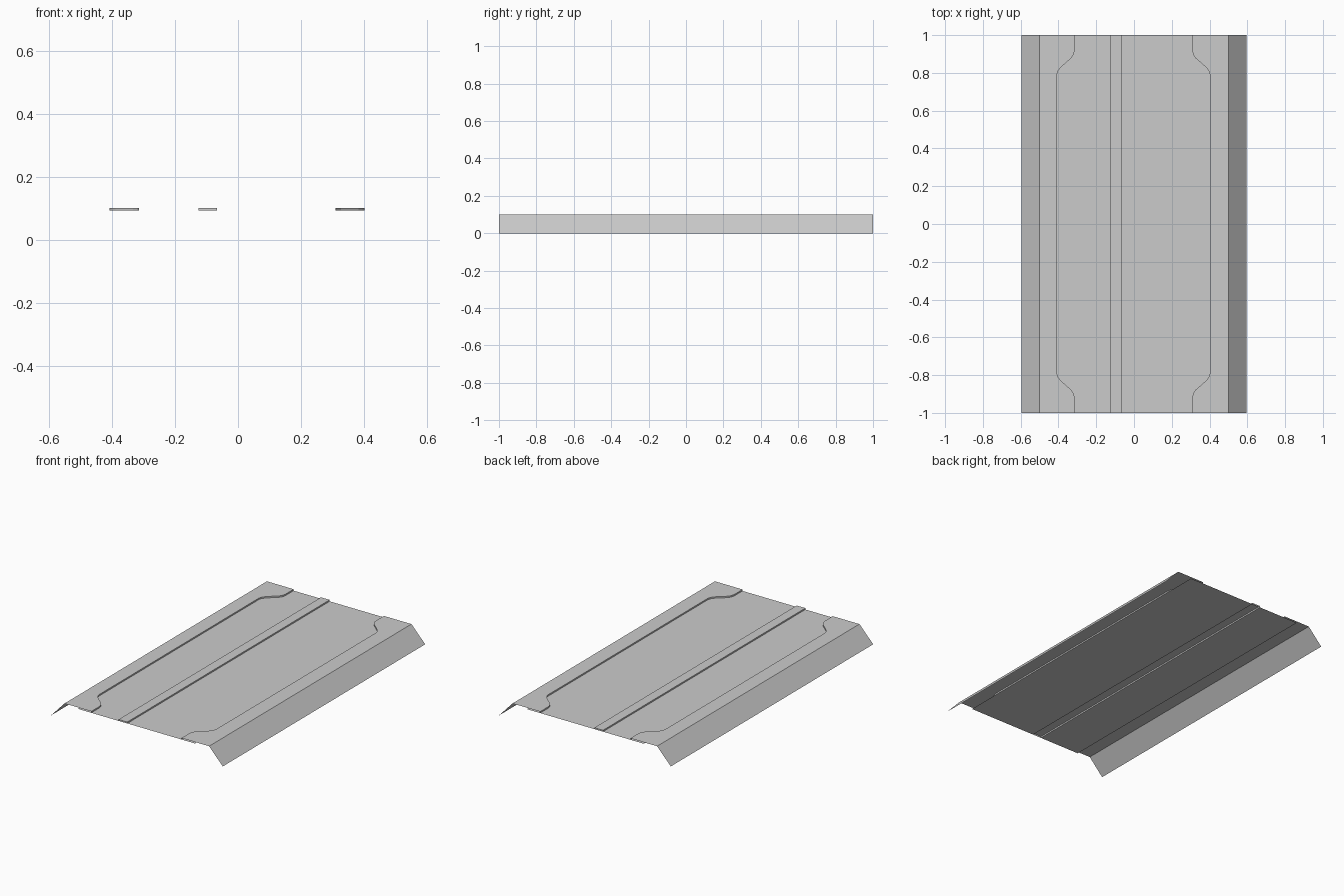
import bpy

if "Cube" in bpy.data.objects:
    bpy.data.objects.remove(bpy.data.objects["Cube"])

ROAD_Z, TOP_Z = 0.092, 0.101
HALF = 1.0
SHIFT = -0.003          # kerbs sit a hair left of centre


def make_object(name, verts, faces):
    mesh = bpy.data.meshes.new(name)
    mesh.from_pydata(verts, [], faces)
    mesh.update()
    obj = bpy.data.objects.new(name, mesh)
    bpy.context.collection.objects.link(obj)
    return obj


def strip(name, left, right):
    """Ribbon of quads between two matching rails."""
    n = len(left)
    faces = [(i, n + i, n + i + 1, i + 1) for i in range(n - 1)]
    return make_object(name, left + right, faces)


def straight(x, z):
    return [(x, -HALF, z), (x, HALF, z)]


# Kerb outline: narrow lane mouth at each end, S-bend, wide middle
bend = [(0.312, 1.0), (0.312, 0.915), (0.318, 0.895), (0.33, 0.877), (0.358, 0.853),
        (0.386, 0.828), (0.399, 0.81), (0.405, 0.79)]
outline = [(x, -y) for x, y in bend] + [(x, y) for x, y in reversed(bend)]

for side, sx in (("left", -1), ("right", 1)):
    top = [(sx * x + SHIFT, y, TOP_Z) for x, y in outline]
    base = [(x, y, ROAD_Z) for x, y, z in top]
    outer = [(sx * 0.5, y, TOP_Z) for x, y in outline]
    skirt_top, skirt_foot = straight(sx * 0.5, TOP_Z), straight(sx * 0.595, 0)
    # Pavement, kerb face and sloping embankment, facing up and outwards
    if sx > 0:
        strip(side + "_pavement", top, outer)
        strip(side + "_kerb", base, top)
        strip(side + "_embankment", skirt_top, skirt_foot)
    else:
        strip(side + "_pavement", outer, top)
        strip(side + "_kerb", top, base)
        strip(side + "_embankment", skirt_foot, skirt_top)

# Carriageways either side of the central strip
M0, M1 = -0.126, -0.066
strip("left_carriageway", straight(-0.405 + SHIFT, ROAD_Z), straight(M0, ROAD_Z))
strip("right_carriageway", straight(M1, ROAD_Z), straight(0.405 + SHIFT, ROAD_Z))

# Raised median: open underneath, closed at both ends
profile = [(M0, ROAD_Z), (M0, TOP_Z), (M1, TOP_Z), (M1, ROAD_Z)]
verts = [(x, y, z) for y in (-HALF, HALF) for x, z in profile]
make_object("median", verts,
            [(i, i + 1, i + 5, i + 4)[::-1] for i in range(3)] + [(3, 2, 1, 0), (4, 5, 6, 7)])
